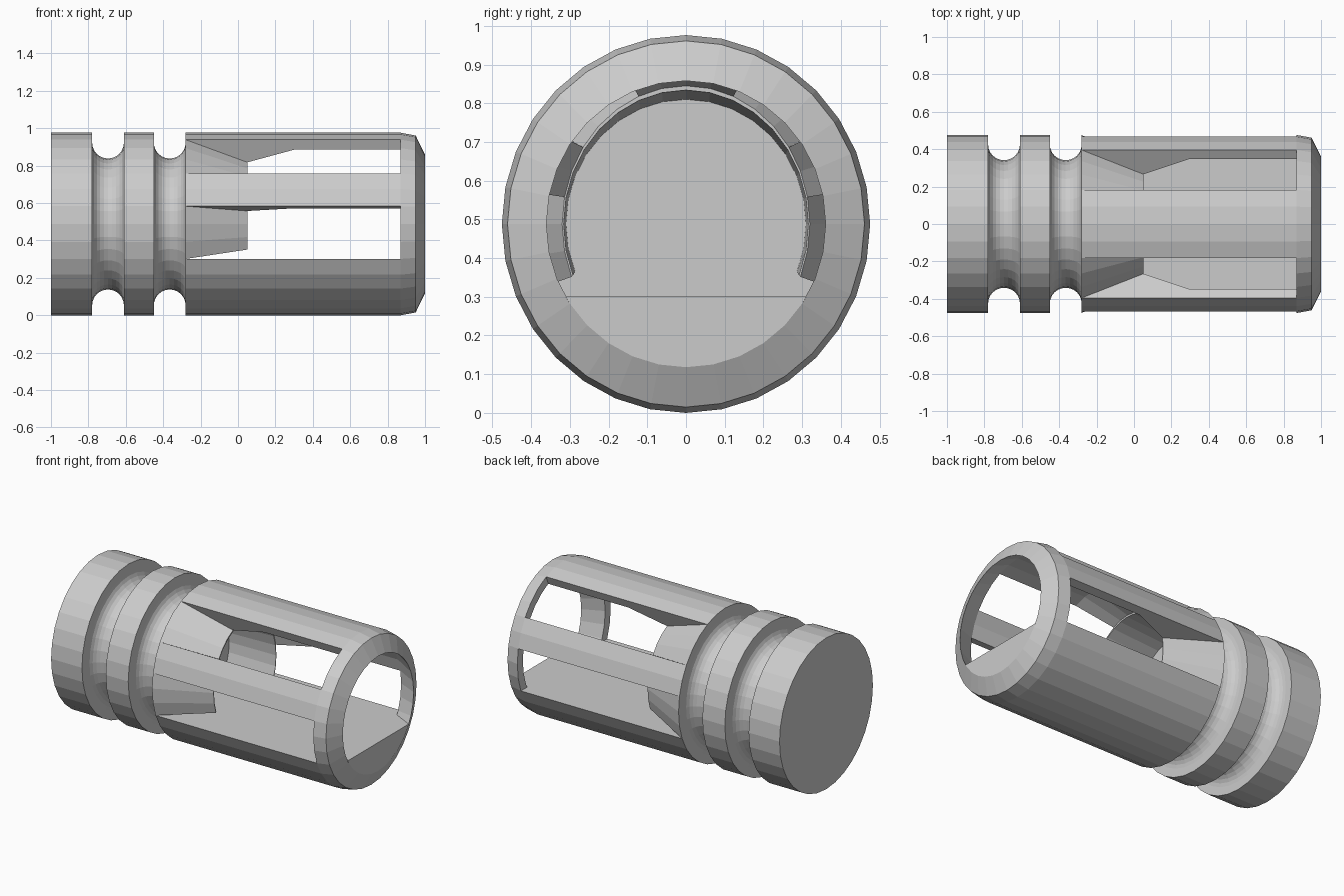
import bpy, bmesh
from math import sin, cos, pi, asin

if "Cube" in bpy.data.objects:
    bpy.data.objects.remove(bpy.data.objects["Cube"])

SEG = 32           # sides around the barrel
CZ = 0.488         # axis height
R = 0.488          # main radius
SQ = 0.975         # slight squeeze across y
STEP = 2 * pi / SEG


def point(p, a):
    """Profile point (x, rz[, ry]) turned to angle a, measured from the top."""
    x, rz = p[0], p[1]
    ry = p[2] if len(p) > 2 else rz * SQ
    return (x, ry * sin(a), CZ + rz * cos(a))


def finish(name, bm):
    bmesh.ops.remove_doubles(bm, verts=bm.verts, dist=1e-5)
    bmesh.ops.recalc_face_normals(bm, faces=bm.faces)
    me = bpy.data.meshes.new(name)
    bm.to_mesh(me)
    bm.free()
    ob = bpy.data.objects.new(name, me)
    bpy.context.collection.objects.link(ob)
    return ob


def sweep(name, profile, s0, s1, closed=True):
    """Turn a profile around the axis from segment s0 to s1."""
    bm = bmesh.new()
    full = s1 - s0 == SEG
    n = s1 - s0 + (0 if full else 1)
    rings = [[bm.verts.new(point(p, (s0 + i) * STEP)) for p in profile]
             for i in range(n)]
    k = len(profile)
    for i in range(s1 - s0):
        a, b = rings[i], rings[(i + 1) % n]
        for j in range(k if closed else k - 1):
            m = (j + 1) % k
            bm.faces.new((a[j], a[m], b[m], b[j]))
    if not closed:      # flat ends
        bm.faces.new([r[0] for r in rings])
        bm.faces.new([r[-1] for r in rings])
    elif not full:      # cut sides
        bm.faces.new(rings[0])
        bm.faces.new(rings[-1])
    return finish(name, bm)


# Rear body with two round-bottomed grooves
def groove(cx, w=0.085, rc=0.435, n=12):
    arc = [(cx - w * cos(pi * i / n), rc - w * sin(pi * i / n)) for i in range(n + 1)]
    return [(cx - w, R)] + arc + [(cx + w, R)]


sweep("rear_body", [(-1, R)] + groove(-0.695) + groove(-0.365), 0, SEG, closed=False)

# Hollow cone narrowing towards the middle
sweep("inner_cone", [(-0.28, R), (0.05, 0.357, 0.32), (0.05, 0.346, 0.316),
                     (-0.28, 0.322, 0.31)], -10, 10)

# Three bars between the windows
bar = [(-0.28, R), (0.87, R), (0.87, 0.43), (0.3, 0.43), (0.05, 0.357, 0.32)]
for name, s0, s1 in (("top_bar", -2, 2), ("back_bar", 5, 7), ("front_bar", -7, -5)):
    sweep(name, bar, s0, s1)

# Chamfered mouth ring
sweep("mouth_ring", [(0.87, R), (0.95, 0.473), (1, 0.37), (0.87, 0.43)], 0, SEG)

# Solid bottom with a flat floor
FLOOR = R * sin(pi / 8)    # depth of floor below the axis
bm = bmesh.new()
rings = []
for p in ((-0.28, R), (0.87, R), (0.87, 0.43), (1, 0.37)):
    a0 = pi / 2 + asin(FLOOR / p[1])
    angles = [a0] + [i * STEP for i in range(11, 22)] + [2 * pi - a0]
    rings.append([bm.verts.new(point(p, a)) for a in angles])
for a, b in zip(rings, rings[1:]):
    for j in range(len(a) - 1):
        bm.faces.new((a[j], a[j + 1], b[j + 1], b[j]))
bm.faces.new(rings[0])
bm.faces.new(rings[-1])
bm.faces.new([r[0] for r in rings] + [r[-1] for r in reversed(rings)])
finish("bottom_floor", bm)
